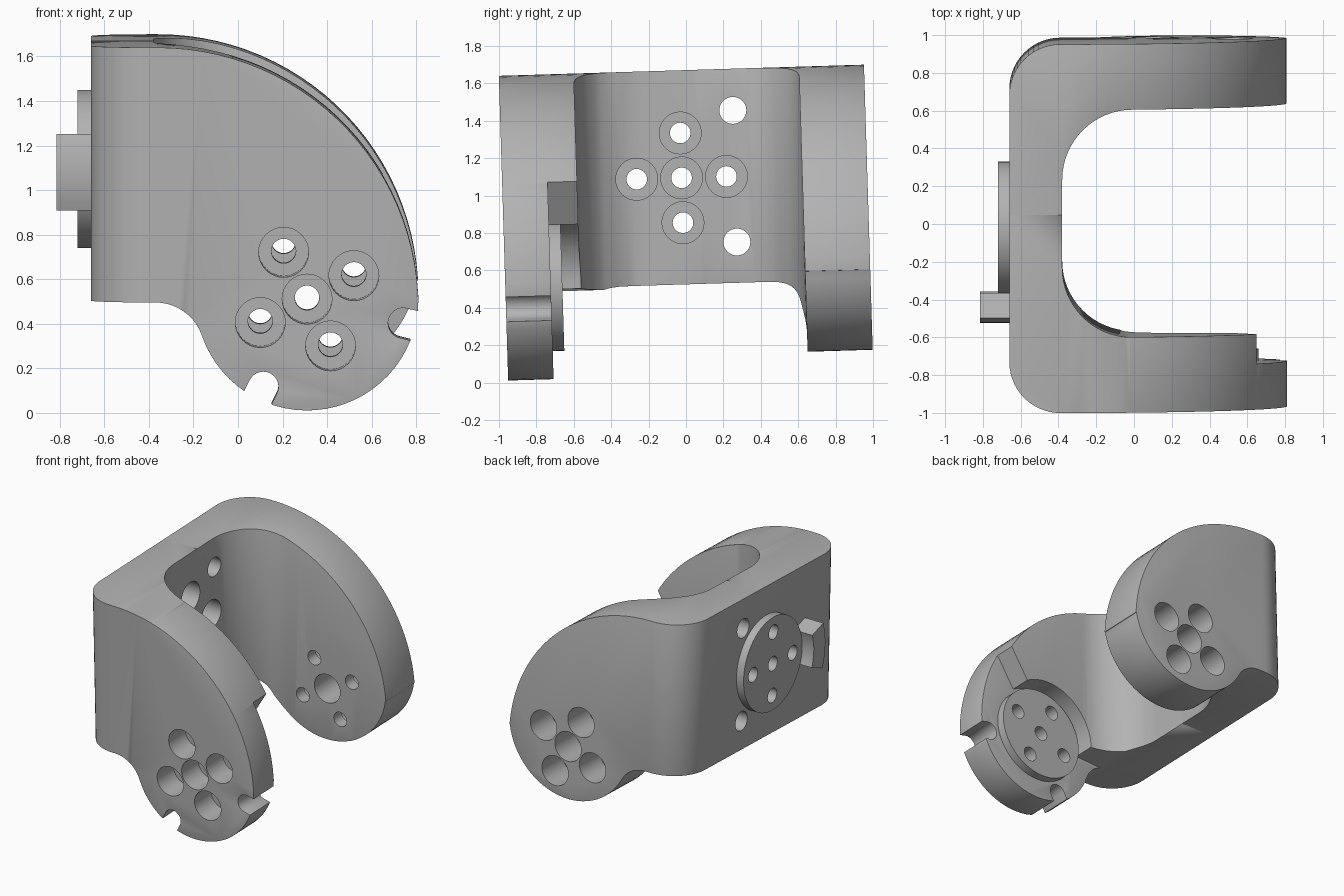
import bpy, bmesh
from math import radians, degrees, sin, cos, asin, pi
from mathutils import Matrix, Vector

if "Cube" in bpy.data.objects:
    bpy.data.objects.remove(bpy.data.objects["Cube"], do_unlink=True)

grey = bpy.data.materials.new("matte_grey")
grey.use_nodes = True
GREY = (0.45, 0.45, 0.45, 1)
grey.diffuse_color = GREY
grey.node_tree.nodes["Principled BSDF"].inputs["Base Color"].default_value = GREY

# Axis mappings: profile (a, b) plus depth d
AXES = {"x": lambda a, b, d: (d, a, b),
        "y": lambda a, b, d: (a, d, b),
        "z": lambda a, b, d: (a, b, d)}


def arc(ca, cb, r, start, end, n):
    return [(ca + r * cos(radians(start + (end - start) * i / n)),
             cb + r * sin(radians(start + (end - start) * i / n))) for i in range(n + 1)]


def prism(name, points, axis, low, high):
    bm = bmesh.new()
    base = bm.faces.new([bm.verts.new(AXES[axis](a, b, low)) for a, b in points])
    step = Vector(AXES[axis](0, 0, high - low))
    ext = bmesh.ops.extrude_face_region(bm, geom=[base])
    bmesh.ops.translate(bm, vec=step, verts=[v for v in ext["geom"] if isinstance(v, bmesh.types.BMVert)])
    bmesh.ops.recalc_face_normals(bm, faces=bm.faces)
    mesh = bpy.data.meshes.new(name)
    bm.to_mesh(mesh)
    bm.free()
    mesh.materials.append(grey)
    obj = bpy.data.objects.new(name, mesh)
    bpy.context.collection.objects.link(obj)
    return obj


def rod(axis, a, b, r, low, high, n=40):
    return prism("rod", arc(a, b, r, 0, 360 - 360 / n, n - 1), axis, low, high)


def combine(obj, other, operation):
    other.hide_render = True
    mod = obj.modifiers.new("combine", "BOOLEAN")
    mod.operation, mod.solver, mod.object = operation, "EXACT", other
    bpy.context.view_layer.objects.active = obj
    bpy.ops.object.modifier_apply(modifier=mod.name)
    bpy.data.objects.remove(other, do_unlink=True)


def side_profile(cx, cz, r):
    # Plate, big quarter arc, round lobe, then a concave fillet back to the plate
    fillet, bottom = 0.22, 0.525
    s = asin((cz + fillet - bottom) / (r + fillet))
    fx, fz = cx - (r + fillet) * cos(s), bottom - fillet
    lobe_start = min(0, degrees(asin((0.575 - cz) / r)))
    main_end = 3.7 if lobe_start < 0 else 3
    return ([(-0.66, bottom), (-0.66, 1.67)]
            + arc(-0.36, 0.5, 1.17, 90, main_end, 26)
            + arc(cx, cz, r, lobe_start, -180 + degrees(s), 30)
            + arc(fx, fz, fillet, degrees(s), 90, 10)[1:])


HUB_X, HUB_Z = 0.31, 0.54
FRONT, FRONT_IN, BACK_IN, BACK = -0.95, -0.55, 0.655, 1.003

# U-shaped bracket trimmed by the side outlines of its two arms
u_outline = ([(1, FRONT)] + arc(-0.39, FRONT + 0.27, 0.27, 270, 180, 14)
             + arc(-0.39, BACK - 0.27, 0.27, 180, 90, 14)
             + [(1, BACK), (1, BACK_IN)]
             + arc(-0.01, BACK_IN - 0.37, 0.37, 90, 180, 16)
             + arc(-0.01, FRONT_IN + 0.37, 0.37, 180, 270, 16)
             + [(1, FRONT_IN)])
body = prism("u_bracket", u_outline, "z", -0.2, 2)
trim = prism("trim", side_profile(HUB_X, HUB_Z, 0.5), "y", -1.2, 0.1)
combine(trim, prism("trim_back", side_profile(0.30, 0.655, 0.51), "y", 0.1, 1.2), "UNION")
combine(body, trim, "INTERSECT")

# Rim notches in the front lobe
for angle, length in ((243.5, 0.44), (-14, 0.445)):
    slot = arc(length, 0, 0.068, 90, 270, 14) + [(0.7, -0.068), (0.7, 0.068)]
    turn = Matrix.Rotation(radians(angle), 2)
    pts = [turn @ Vector(p) + Vector((HUB_X, HUB_Z)) for p in slot]
    combine(body, prism("notch", pts, "y", -1.2, -0.3), "DIFFERENCE")

# Sector pocket inside the front arm
pocket = arc(HUB_X, HUB_Z, 0.38, 58.6, 183, 24) + arc(HUB_X, HUB_Z, 0.9, 183, 418.6, 30)
combine(body, prism("pocket", pocket, "y", -0.707, -0.3), "DIFFERENCE")

# Round the outer edges, leaving the pocket wall crisp
bm = bmesh.new()
bm.from_mesh(body.data)
bmesh.ops.remove_doubles(bm, verts=bm.verts, dist=0.0005)
bmesh.ops.dissolve_limit(bm, angle_limit=0.005, verts=bm.verts, edges=bm.edges)


def is_pocket_wall(face):
    return -0.7 < face.calc_center_median().y < -0.58 and abs(face.normal.y) < 0.3


edges = [e for e in bm.edges if len(e.link_faces) == 2
         and e.calc_face_angle(0) > radians(40)
         and not any(is_pocket_wall(f) for f in e.link_faces)]
bmesh.ops.bevel(bm, geom=edges, offset=0.028, offset_type="OFFSET", segments=3,
                profile=0.5, affect="EDGES", clamp_overlap=True)
bm.to_mesh(body.data)
bm.free()

# Raised hub disc in the pocket, pivot disc and key on the back plate
PLATE_Y, PLATE_Z = 0.01, 1.095
combine(body, rod("y", HUB_X, HUB_Z, 0.35, -0.76, -0.645, 56), "UNION")
combine(body, rod("x", PLATE_Y, PLATE_Z, 0.355, -0.72, -0.6, 56), "UNION")
key = arc(PLATE_Y, PLATE_Z, 0.5, 160, 200, 10) + arc(PLATE_Y, PLATE_Z, 0.36, 200, 160, 10)
combine(body, prism("key", key, "x", -0.815, -0.6), "UNION")

# Counterbored screw holes: one in the middle and four around it


def screw_holes(axis, a, b, ring, first, bore, through, middle=0.055):
    spots = [(a, b, middle)] + [(a + ring * cos(first + k * pi / 2),
                                 b + ring * sin(first + k * pi / 2), 0.055) for k in range(4)]
    for p, q, r in spots:
        combine(body, rod(axis, p, q, 0.112, *bore, 32), "DIFFERENCE")
        combine(body, rod(axis, p, q, r, *through, 32), "DIFFERENCE")


tilt = radians(26.6)
screw_holes("y", HUB_X, HUB_Z, 0.235, tilt, (-1.2, -0.75), (-1.1, -0.4))
screw_holes("y", HUB_X, HUB_Z, 0.235, tilt, (0.75, 1.2), (0.5, 1.1), 0.11)
screw_holes("x", PLATE_Y, PLATE_Z, 0.24, 0, (-0.6, -0.2), (-0.9, -0.3))
for side in (-1, 1):
    combine(body, rod("x", PLATE_Y + 0.285, PLATE_Z + side * 0.352, 0.072, -0.9, -0.2, 32), "DIFFERENCE")

# Slight lean of the whole bracket, then shading
body.data.transform(Matrix.Rotation(0.0306, 4, "X"))
bpy.ops.object.select_all(action="DESELECT")
body.select_set(True)
bpy.context.view_layer.objects.active = body
bpy.ops.object.shade_smooth_by_angle(angle=radians(30))
